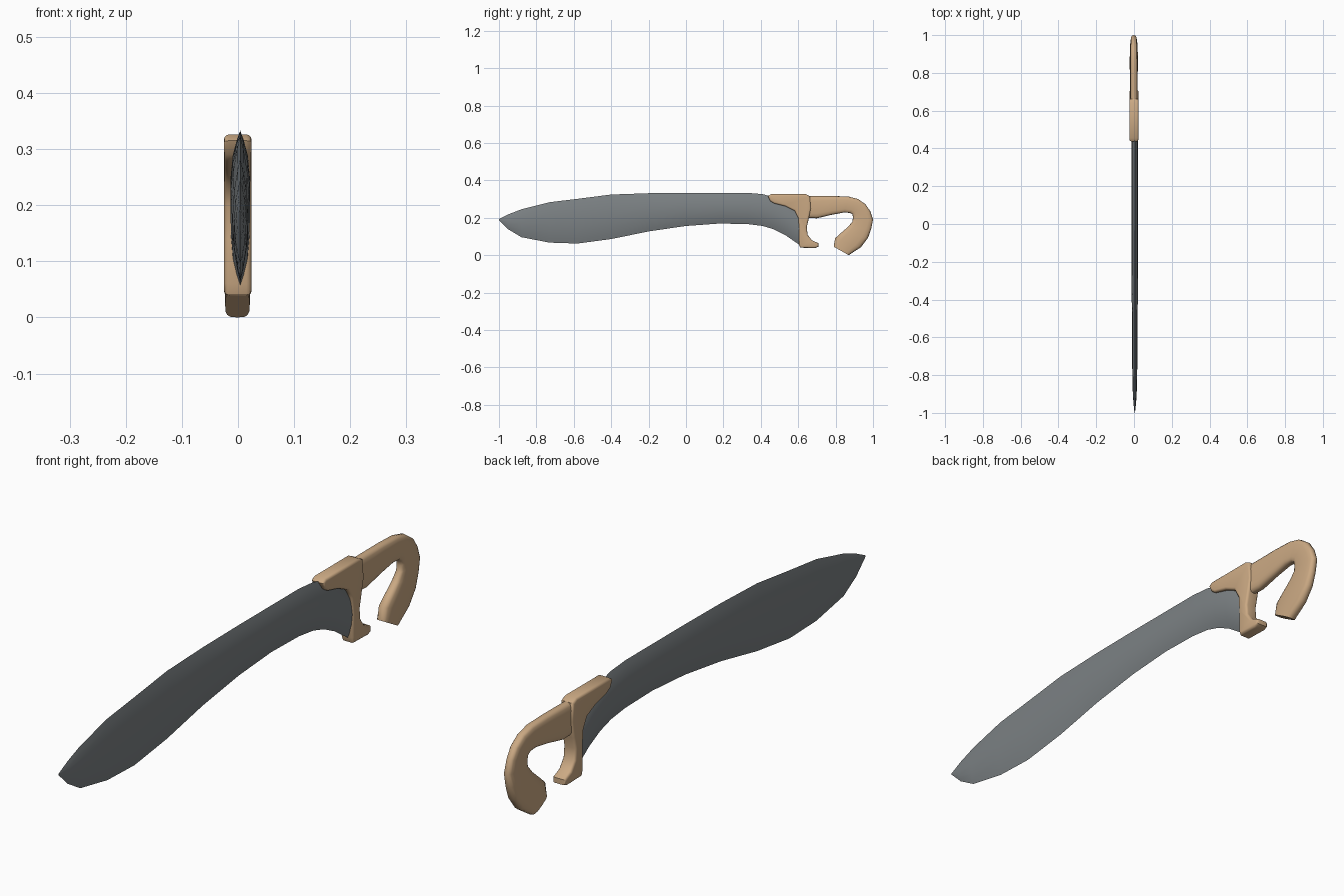
import bpy, bmesh, math
from mathutils import Vector

if "Cube" in bpy.data.objects:
    bpy.data.objects.remove(bpy.data.objects["Cube"])

wood = bpy.data.materials.new("wood")
wood.diffuse_color = (0.60, 0.40, 0.23, 1)
wood.use_nodes = True
wood.node_tree.nodes["Principled BSDF"].inputs["Base Color"].default_value = wood.diffuse_color
steel = bpy.data.materials.new("steel")
steel.diffuse_color = (0.20, 0.22, 0.23, 1)
steel.use_nodes = True
steel.node_tree.nodes["Principled BSDF"].inputs["Base Color"].default_value = steel.diffuse_color


def finish(name, bm, mat, angle):
    bmesh.ops.recalc_face_normals(bm, faces=bm.faces)
    me = bpy.data.meshes.new(name)
    bm.to_mesh(me)
    bm.free()
    ob = bpy.data.objects.new(name, me)
    bpy.context.collection.objects.link(ob)
    me.materials.append(mat)
    bpy.ops.object.select_all(action='DESELECT')
    bpy.context.view_layer.objects.active = ob
    ob.select_set(True)
    bpy.ops.object.shade_smooth_by_angle(angle=math.radians(angle))
    return ob


def loft(name, stations, section, cx, mat, angle):
    """Stations (y1, z1, y2, z2, half thickness); section in (x, u), u from -1 to 1."""
    bm = bmesh.new()
    rings = []
    for y1, z1, y2, z2, t in stations:
        a, b = Vector((cx, y1, z1)), Vector((cx, y2, z2))
        rings.append([bm.verts.new(a.lerp(b, (1 - u) / 2) + Vector((x * t, 0, 0)))
                      for x, u in section])
    n = len(section)
    for r, s in zip(rings, rings[1:]):
        for i in range(n):
            j = (i + 1) % n
            bm.faces.new((r[i], r[j], s[j], s[i]))
    bm.faces.new(rings[0])
    bm.faces.new(rings[-1])
    return finish(name, bm, mat, angle)


# Blade: lens section lofted along the length (y, top z, bottom z, half thickness)
blade = [(-1.0, .193, .187, .001), (-.95, .218, .138, .007), (-.88, .245, .096, .011),
         (-.73, .283, .067, .014), (-.58, .301, .062, .015), (-.4, .324, .086, .016),
         (-.2, .331, .127, .017), (0, .333, .156, .017), (.18, .333, .169, .017),
         (.33, .333, .166, .017), (.41, .326, .156, .017), (.47, .31, .138, .017),
         (.53, .285, .108, .017), (.57, .26, .08, .017), (.615, .22, .05, .016)]
us = [-1, -.8, -.45, 0, .45, .8]
lens = [(1 - u * u, u) for u in us] + [(u * u - 1, -u) for u in us]
loft("blade", [(y, t, y, b, h) for y, t, b, h in blade], lens, .004, steel, 50)

# Grip: rounded section swept round the hooked pommel (outer point, inner point, half thickness)
grip = [(.62, .315, .62, .20, .019), (.70, .316, .70, .197, .019), (.79, .316, .78, .216, .019),
        (.87, .313, .845, .228, .019), (.92, .30, .877, .226, .018), (.96, .272, .89, .218, .018),
        (.985, .235, .893, .20, .017), (1.0, .19, .889, .178, .017), (.99, .14, .865, .15, .019),
        (.973, .092, .83, .12, .021), (.936, .043, .797, .09, .022), (.87, 0, .79, .045, .022)]
rounded = []
for k in range(16):
    c, s = math.cos(k * math.pi / 8), math.sin(k * math.pi / 8)
    rounded.append((math.copysign(abs(c) ** .6, c), math.copysign(abs(s) ** .6, s)))
loft("grip", grip, rounded, -.001, wood, 50)

# Guard: side outline (y, z) extruded across x with rounded rims
outline = [(.438, .315), (.455, .326), (.64, .326), (.662, .315), (.668, .25), (.655, .19),
           (.646, .15), (.65, .11), (.672, .08), (.708, .064), (.708, .045), (.69, .038),
           (.61, .04), (.603, .06), (.604, .14), (.60, .20), (.58, .238), (.53, .262),
           (.47, .277), (.45, .29)]
bm = bmesh.new()
face = bm.faces.new([bm.verts.new((-.025, y, z)) for y, z in outline])
new = bmesh.ops.extrude_face_region(bm, geom=[face])["geom"]
bmesh.ops.translate(bm, vec=(.049, 0, 0), verts=[v for v in new if isinstance(v, bmesh.types.BMVert)])
rims = [e for e in bm.edges if abs(e.verts[0].co.x - e.verts[1].co.x) < 1e-5]
bmesh.ops.bevel(bm, geom=rims, offset=.009, segments=3, profile=.5, affect='EDGES')
finish("guard", bm, wood, 45)
